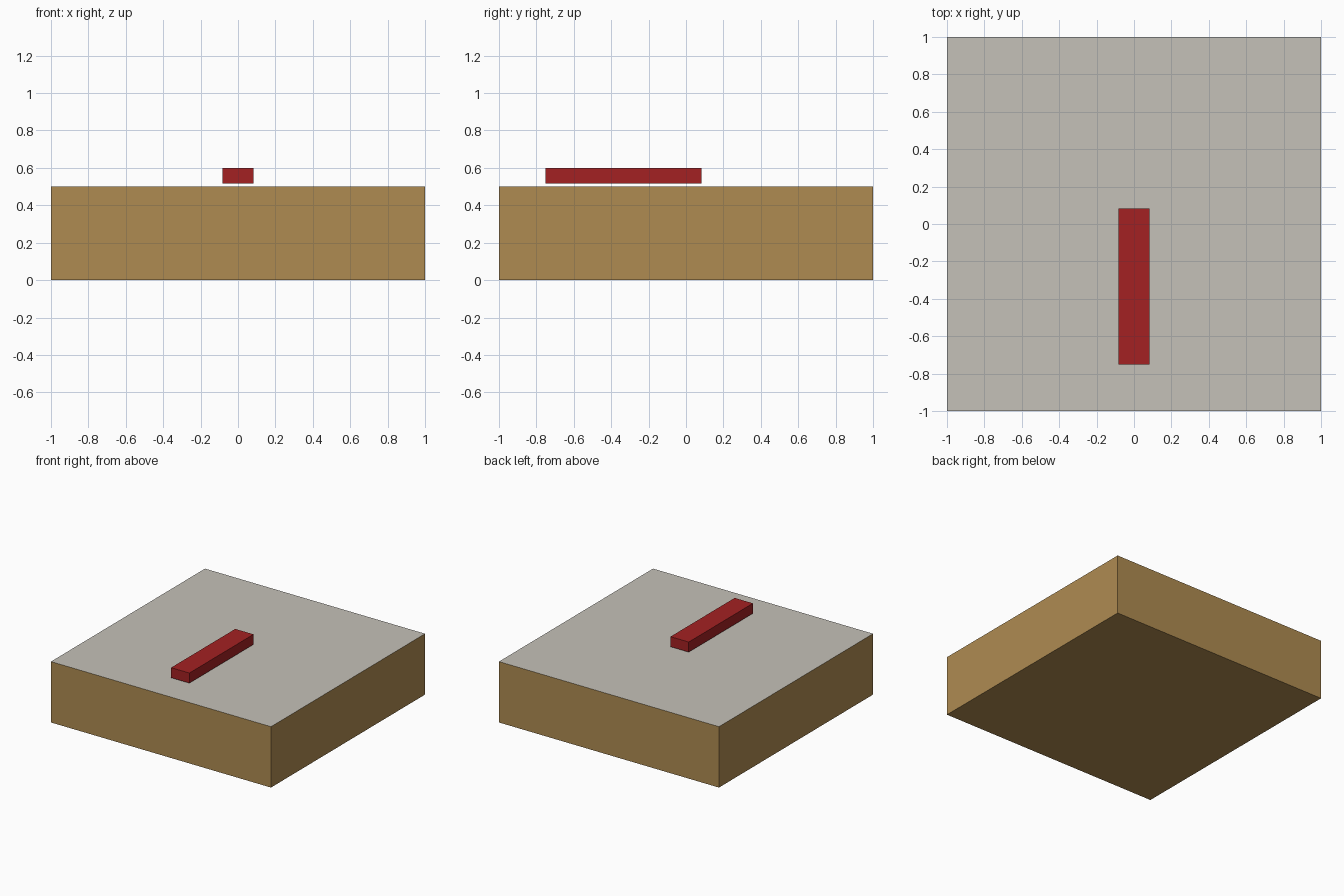
import bpy

cube = bpy.data.objects.get("Cube")
if cube:
    bpy.data.objects.remove(cube, do_unlink=True)


def material(name, r, g, b):
    mat = bpy.data.materials.new(name)
    mat.use_nodes = True
    mat.diffuse_color = (r, g, b, 1)
    mat.node_tree.nodes["Principled BSDF"].inputs["Base Color"].default_value = (r, g, b, 1)
    return mat


def box(name, low, high, *mats):
    """Box between two opposite corners."""
    bpy.ops.mesh.primitive_cube_add(size=1, location=[(a + b) / 2 for a, b in zip(low, high)])
    obj = bpy.context.object
    obj.name = name
    obj.scale = [b - a for a, b in zip(low, high)]
    bpy.ops.object.transform_apply(location=False, rotation=False, scale=True)
    for mat in mats:
        obj.data.materials.append(mat)
    return obj


tan = material("tan", 0.43, 0.26, 0.083)
pale_grey = material("pale grey", 0.56, 0.535, 0.48)
red = material("red", 0.37, 0.015, 0.016)

# Square block with a pale top face
base = box("base_block", (-1, -1, 0), (1, 1, 0.5), tan, pale_grey)
for face in base.data.polygons:
    face.material_index = int(face.normal.z > 0.5)

# Pointer bar hovering just above the block, running from past centre to the front
box("pointer_bar", (-0.083, -0.75, 0.517), (0.083, 0.083, 0.6), red)
